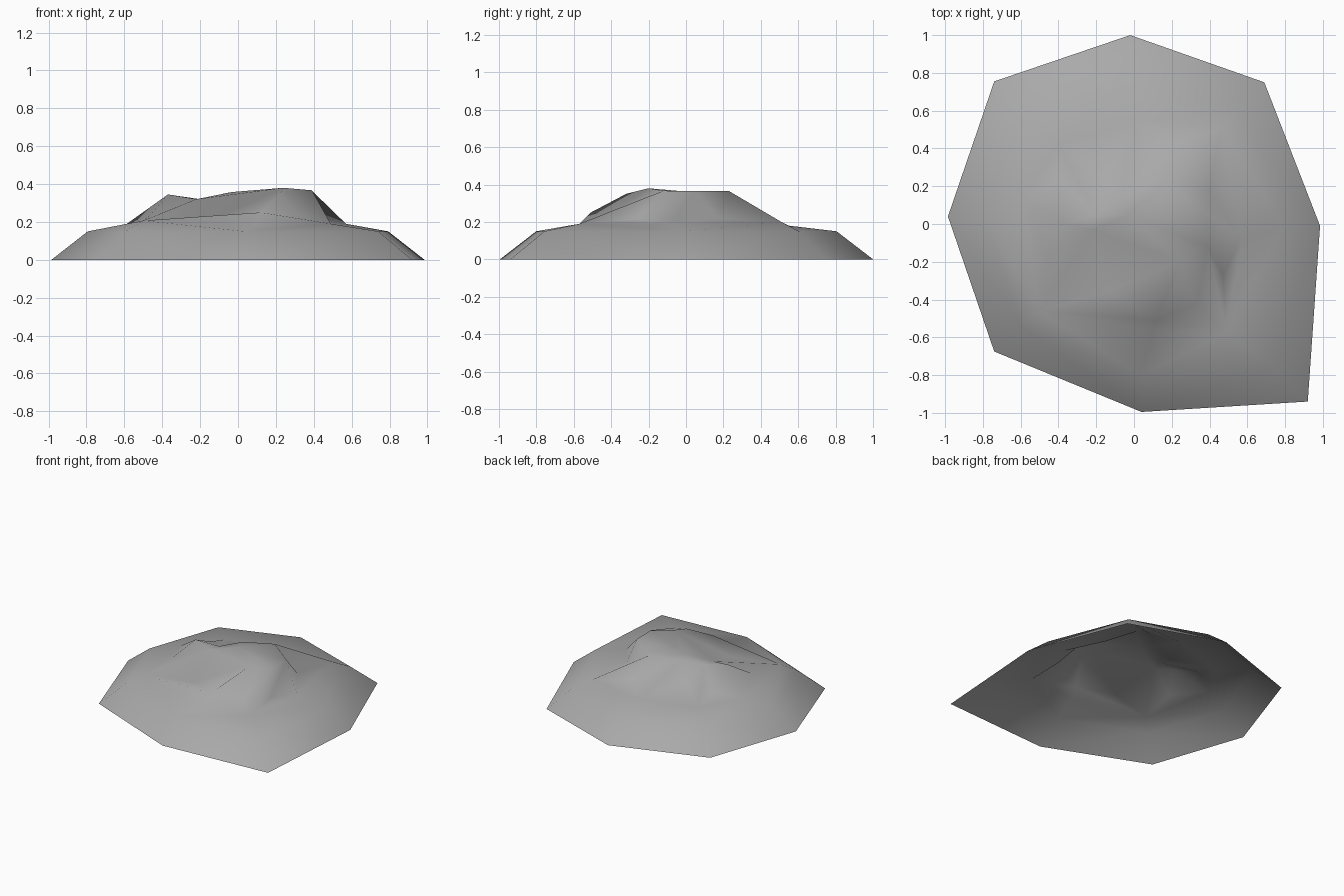
import bpy
import bmesh

# Remove the default object
default = bpy.data.objects.get("Cube")
if default:
    bpy.data.objects.remove(default, do_unlink=True)


def make_material(name, grey):
    material = bpy.data.materials.new(name)
    colour = (grey, grey, grey, 1)
    material.use_nodes = True
    material.diffuse_color = colour
    material.node_tree.nodes["Principled BSDF"].inputs["Base Color"].default_value = colour
    return material


def add_ring(bm, points):
    return [bm.verts.new(point) for point in points]


def sides(lower, upper):
    """Yield the four corners of each side between two rings."""
    for i in range(len(lower)):
        j = (i + 1) % len(lower)
        yield lower[i], lower[j], upper[j], upper[i]


def fan(bm, loop, centre):
    """Fill a loop of points with triangles around a centre point."""
    for i, vert in enumerate(loop):
        bm.faces.new((vert, loop[(i + 1) % len(loop)], centre))


def bend_edge(bm, start, end, point):
    """Split the edge between two points and move the new point."""
    vert = bmesh.utils.edge_split(bm.edges.get((start, end)), start, .5)[1]
    vert.co = point
    return vert


# Ground outline, counter-clockwise from the east
outline = [(.985, -.01), (.69, .75), (-.02, 1), (-.74, .755),
           (-.985, .04), (-.74, -.675), (.04, -.995), (.92, -.94)]

# Foot of the outcrop, where the gentle shelf meets the steep rock
foot = [(.57, -.08, .19), (.46, .51, .2), (.02, .55, .18), (-.4, .42, .18),
        (-.59, .13, .188), (-.5, -.46, .207), (.12, -.51, .25), (.49, -.57, .19)]

# Uneven crest; each point sends a spur down to its foot point
crest = [(.39, .05, .365), (.16, .23, .365), (-.06, .15, .353), (-.2, .05, .32),
         (-.37, 0, .345), (-.22, -.03, .32), (.24, -.2, .38), (.39, -.12, .367)]

# Gullies and hollows between neighbouring spurs
gullies = [(.4, .17, .22), (.19, .42, .24), (-.15, .23, .245), (-.4, .24, .23),
           (-.46, -.16, .24), (-.14, -.36, .21), (.33, -.42, .235), (.47, -.27, .215)]

# Open shell: steep bank and gentle shelf
bm = bmesh.new()
shelf_scale, shelf_height = .805, .15
base_ring = add_ring(bm, [(x, y, 0) for x, y in outline])
shelf_ring = add_ring(bm, [(x * shelf_scale, y * shelf_scale, shelf_height)
                           for x, y in outline])
foot_ring = add_ring(bm, foot)
crest_ring = add_ring(bm, crest)
for lower, upper in ((base_ring, shelf_ring), (shelf_ring, foot_ring)):
    for corners in sides(lower, upper):
        bm.faces.new(corners)

# Outcrop: spurs with a gully sunk into each side
for corners, gully in zip(sides(foot_ring, crest_ring), gullies):
    fan(bm, corners, bm.verts.new(gully))

# Crown of the outcrop, with a saddle before the west peak
crown = bm.verts.new((-.03, .05, .358))
fan(bm, crest_ring, crown)
bmesh.utils.edge_rotate(bm.edges.get((crest_ring[4], crown)))

# Bulge along the front spur, and a steep lip below it
bend_edge(bm, foot_ring[6], crest_ring[6], (.22, -.32, .35))
lip = bend_edge(bm, shelf_ring[6], foot_ring[6], (.1, -.565, .188))
for neighbour in (foot_ring[5], foot_ring[7]):
    bmesh.ops.connect_vert_pair(bm, verts=[lip, neighbour])

bmesh.ops.triangulate(bm, faces=[f for f in bm.faces if len(f.verts) > 3],
                      quad_method='SHORT_EDGE')
for face in bm.faces:
    face.smooth = True

mesh = bpy.data.meshes.new("rock_mound")
bm.to_mesh(mesh)
bm.free()
mesh.materials.append(make_material("stone grey", .4))
mound = bpy.data.objects.new("rock_mound", mesh)
bpy.context.collection.objects.link(mound)
